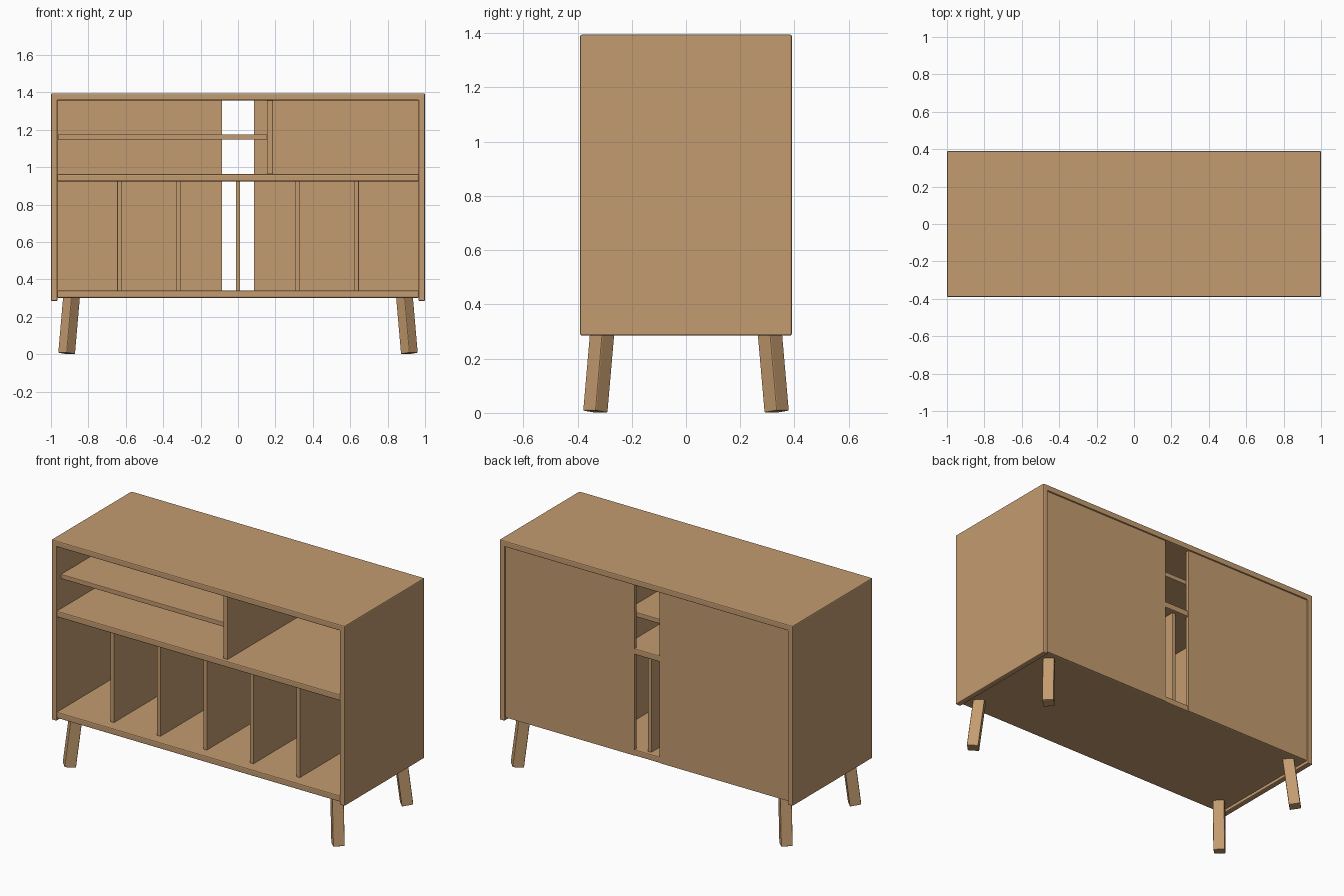
import bpy, bmesh
from math import radians
from mathutils import Matrix, Vector

if "Cube" in bpy.data.objects:
    bpy.data.objects.remove(bpy.data.objects["Cube"])

wood = bpy.data.materials.new("wood")
wood.diffuse_color = (0.55, 0.33, 0.16, 1)
wood.use_nodes = True
wood.node_tree.nodes["Principled BSDF"].inputs["Base Color"].default_value = wood.diffuse_color


def finish(name, bm, bevel):
    bmesh.ops.recalc_face_normals(bm, faces=bm.faces)
    mesh = bpy.data.meshes.new(name)
    bm.to_mesh(mesh)
    bm.free()
    mesh.materials.append(wood)
    ob = bpy.data.objects.new(name, mesh)
    bpy.context.collection.objects.link(ob)
    if bevel:
        mod = ob.modifiers.new("soft_edges", 'BEVEL')
        mod.width = bevel
        mod.segments = 2
    return ob


def board(name, x, y, z, bevel=0.004):
    """Box from (min, max) ranges on each axis."""
    bm = bmesh.new()
    bmesh.ops.create_cube(bm, size=1)
    for v in bm.verts:
        v.co = Vector([(a + b) / 2 + c * (b - a) for c, (a, b) in zip(v.co, (x, y, z))])
    return finish(name, bm, bevel)


# Carcass: top and both sides as one inverted U profile, extruded in depth
bm = bmesh.new()
profile = [(-1, .285), (-1, 1.395), (1, 1.395), (1, .285),
           (.965, .285), (.965, 1.358), (-.965, 1.358), (-.965, .285)]
face = bm.faces.new([bm.verts.new((x, -.39, z)) for x, z in profile])
side = bmesh.ops.extrude_face_region(bm, geom=[face])
bmesh.ops.translate(bm, vec=(0, .78, 0),
                    verts=[g for g in side["geom"] if isinstance(g, bmesh.types.BMVert)])
finish("carcass", bm, 0.006)

# Full-width horizontal boards
board("bottom_panel", (-.967, .967), (-.388, .379), (.302, .34), 0.006)
board("middle_shelf", (-.967, .967), (-.388, .379), (.925, .963), 0.006)

# Upper compartment
board("upper_shelf", (-.963, .156), (-.35, .355), (1.147, 1.176))
board("upper_divider", (.155, .187), (-.367, .36), (.962, 1.36))

# Record slot dividers
for i in range(5):
    x = (i - 2) * .317
    board(f"slot_divider_{i + 1}", (x - .012, x + .012), (-.32, .355), (.339, .926), 0.003)

# Two back panels with a cable gap between them
for name, s in (("back_panel_left", -1), ("back_panel_right", 1)):
    board(name, tuple(sorted((s * .085, s * .967))), (.36, .381), (.304, 1.36), 0)

# Splayed square legs, turned diagonally
for name, sx, sy, turn in (("front_left_leg", -1, -1, 225), ("front_right_leg", 1, -1, 315),
                           ("back_left_leg", -1, 1, 135), ("back_right_leg", 1, 1, 45)):
    bm = bmesh.new()
    bmesh.ops.create_cube(bm, size=1, matrix=Matrix.Diagonal((.066, .066, .31, 1)))
    rot = Matrix.Rotation(radians(turn), 4, 'Z') @ Matrix.Rotation(radians(-7), 4, 'Y')
    bm.transform(Matrix.Translation((sx * .903, sy * .321, .158)) @ rot)
    finish(name, bm, 0.005)
